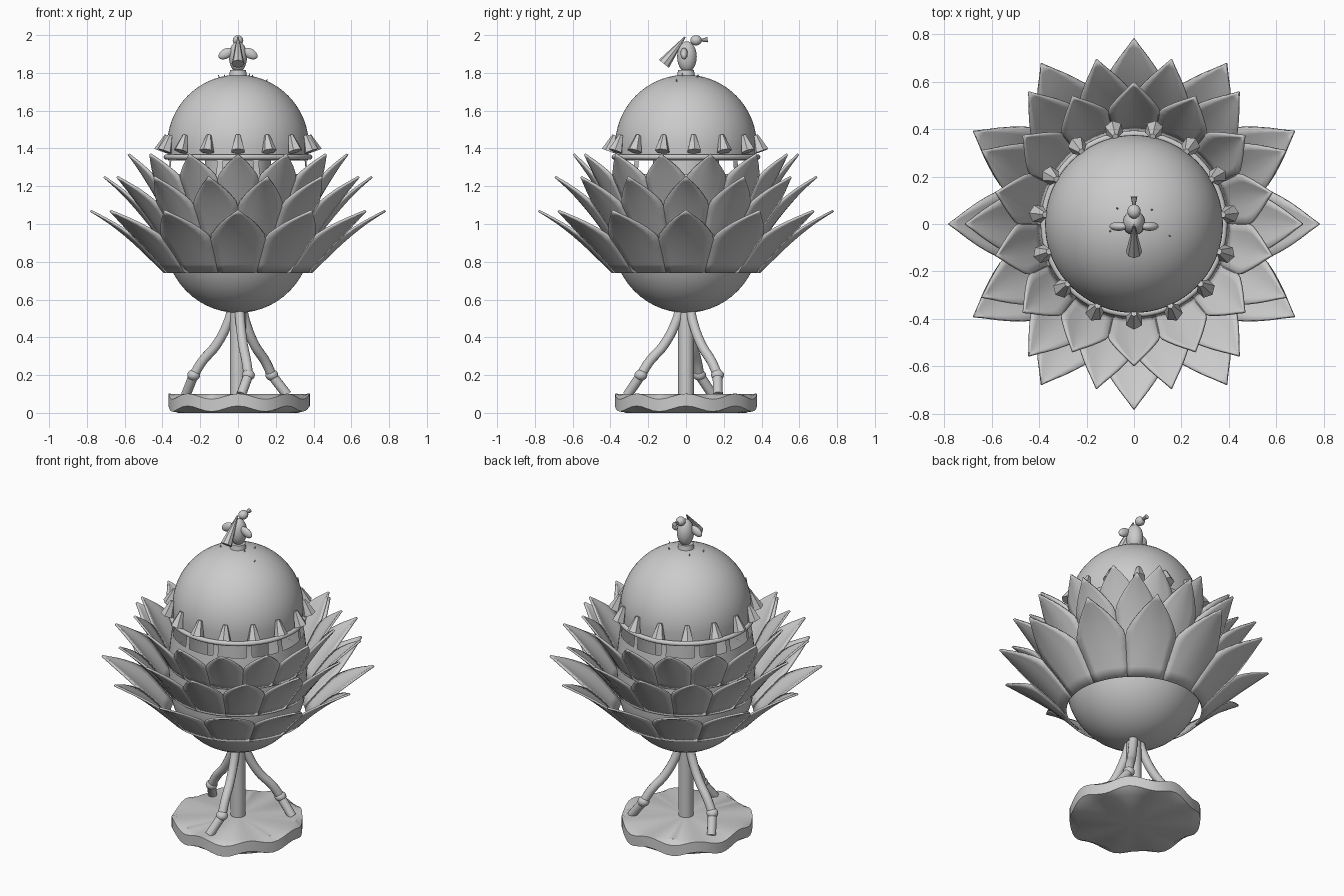
import bpy, bmesh, math
from math import sin, cos, pi, radians
from mathutils import Vector

if "Cube" in bpy.data.objects:
    bpy.data.objects.remove(bpy.data.objects["Cube"])

GREY = (0.6, 0.6, 0.6, 1)
clay = bpy.data.materials.new("plain_grey")
clay.use_nodes = True
clay.diffuse_color = GREY
clay.node_tree.nodes["Principled BSDF"].inputs["Base Color"].default_value = GREY


def finish(name, bm, angle=35):
    """Turn a bmesh into a named, shaded object."""
    bmesh.ops.recalc_face_normals(bm, faces=bm.faces)
    mesh = bpy.data.meshes.new(name)
    bm.to_mesh(mesh)
    bm.free()
    for p in mesh.polygons:
        p.use_smooth = True
    mesh.set_sharp_from_angle(angle=radians(angle))
    mesh.materials.append(clay)
    ob = bpy.data.objects.new(name, mesh)
    bpy.context.collection.objects.link(ob)
    return ob


def lathe(name, profile, segs=72, turn=0, skip=None, warp=None, angle=35):
    """Revolve (radius, z) points; skip(row, seg) leaves faces open."""
    bm = bmesh.new()
    rings = []
    for r, z in profile:
        ring = []
        for i in range(segs):
            a = 2 * pi * i / segs + turn
            rr, zz = warp(a, r, z) if warp else (r, z)
            ring.append(bm.verts.new((rr * cos(a), rr * sin(a), zz)))
        rings.append(ring)
    for row in range(len(rings) - 1):
        for i in range(segs):
            if skip and skip(row, i):
                continue
            j = (i + 1) % segs
            bm.faces.new((rings[row][i], rings[row][j], rings[row + 1][j], rings[row + 1][i]))
    bmesh.ops.remove_doubles(bm, verts=bm.verts, dist=1e-5)
    return finish(name, bm, angle)


def ball(name, loc, size, rot=(0, 0, 0)):
    bm = bmesh.new()
    bmesh.ops.create_uvsphere(bm, u_segments=24, v_segments=14, radius=1)
    ob = finish(name, bm, 60)
    ob.location, ob.scale, ob.rotation_euler = loc, size, rot
    return ob


def taper(name, start, end, r1, r2, sides=16):
    """Frustum running from one point to another."""
    start, end = Vector(start), Vector(end)
    bm = bmesh.new()
    bmesh.ops.create_cone(bm, cap_ends=True, segments=sides, radius1=r1, radius2=r2,
                          depth=(end - start).length)
    ob = finish(name, bm)
    ob.location = (start + end) / 2
    ob.rotation_euler = (end - start).to_track_quat('Z', 'Y').to_euler()
    return ob


def polar(r, deg, z):
    return Vector((r * cos(radians(deg)), r * sin(radians(deg)), z))


def petal_layer(name, count, first, base, tip):
    """Ring of pointed, keeled leaves from base (r, z) to tip (r, z)."""
    bm = bmesh.new()
    half = 1.03 * pi / count
    rows, cols = 10, 6
    for k in range(count):
        mid = radians(first) + 2 * pi * k / count
        grid = []
        for i in range(rows + 1):
            t = i / rows
            w = half * min(1, max(0.012, (1 - t) / 0.55) ** 1.1)
            r = base[0] + (tip[0] - base[0]) * t
            z = base[1] + (tip[1] - base[1]) * (t + 0.12 * sin(pi * t))
            line = []
            for j in range(cols + 1):
                s = 2 * j / cols - 1
                rr = r + 0.018 * (1 - abs(s)) * sin(pi * t)
                a = mid + w * s
                line.append(bm.verts.new((rr * cos(a), rr * sin(a), z)))
            grid.append(line)
        for i in range(rows):
            for j in range(cols):
                bm.faces.new((grid[i][j], grid[i][j + 1], grid[i + 1][j + 1], grid[i + 1][j]))
    ob = finish(name, bm, 30)
    mod = ob.modifiers.new("thickness", 'SOLIDIFY')
    mod.thickness, mod.offset = 0.012, 0


# Wavy base slab
def ripple(a, r, z):
    if r < 0.35:
        return r, z
    wave = cos(8 * (a + pi / 2))
    return r + 0.006 * cos(5 * a), z + 0.015 * wave

lathe("base_slab", [(0, 0), (0.32, 0), (0.374, 0.022), (0.374, 0.087), (0.34, 0.1), (0, 0.1)],
      segs=64, warp=ripple)

# Pole and three jointed legs
taper("pole", (0, 0, 0.08), (0, 0, 0.6), 0.042, 0.042, 24)
for n, deg in enumerate((43, 163, 283)):
    path = [polar(0.03, deg, 0.56), polar(0.055, deg, 0.48), polar(0.12, deg, 0.36),
            polar(0.2, deg, 0.27), polar(0.245, deg, 0.2), polar(0.31, deg - 10, 0.095)]
    cu = bpy.data.curves.new("leg", 'CURVE')
    cu.dimensions, cu.bevel_depth, cu.bevel_resolution = '3D', 0.026, 4
    cu.use_fill_caps = True
    for pts, kind in ((path[:5], 'AUTO'), (path[4:], 'VECTOR')):
        sp = cu.splines.new('BEZIER')
        sp.bezier_points.add(len(pts) - 1)
        for bp, p in zip(sp.bezier_points, pts):
            bp.co = p
            bp.handle_left_type = bp.handle_right_type = kind
    cu.materials.append(clay)
    ob = bpy.data.objects.new(f"leg_{n + 1}", cu)
    bpy.context.collection.objects.link(ob)
    ball(f"knee_{n + 1}", path[4], (0.034, 0.034, 0.03))

# Rounded body with a row of twelve windows under the rim
bowl = [(0.39 * sin(pi / 2 * i / 14), 0.93 - 0.4 * cos(pi / 2 * i / 14)) for i in range(15)]
wall = [(0.397, 1.03), (0.394, 1.12), (0.386, 1.2), (0.378, 1.265), (0.37, 1.335), (0.37, 1.36)]
window_row = len(bowl) + 3
lathe("body", bowl + wall, turn=radians(-2.5),
      skip=lambda row, i: row == window_row and i % 6 != 3)
taper("inner_core", (0, 0, 0.7), (0, 0, 1.42), 0.175, 0.175, 40)

# Leaf layers
petal_layer("lower_leaves", 12, 90, (0.39, 0.745), (0.78, 1.07))
petal_layer("middle_leaves", 14, 0, (0.4, 0.91), (0.71, 1.25))
petal_layer("upper_leaves", 14, 90, (0.4, 1.08), (0.595, 1.37))

# Dome, rim and studs
lathe("dome", [(0.372, 1.36)] + [(0.375 * cos(pi / 2 * i / 18), 1.415 + 0.375 * sin(pi / 2 * i / 18))
                                 for i in range(19)])
lathe("rim", [(0.38 + 0.014 * cos(2 * pi * i / 10), 1.355 + 0.014 * sin(2 * pi * i / 10))
              for i in range(11)], angle=60)
for k in range(15):
    deg = -90 + 24 * k
    taper(f"rim_stud_{k + 1}", polar(0.408, deg, 1.385), polar(0.377, deg, 1.47), 0.04, 0.013, 6)

# Tiny thorns near the crown
for k, (x, y) in enumerate(((-0.07, 0.065), (0.075, 0.06), (-0.1, -0.03), (0.15, -0.05), (0.06, -0.02))):
    out = Vector((x, y, math.sqrt(0.375 ** 2 - x * x - y * y)))
    top = Vector((0, 0, 1.415))
    taper(f"thorn_{k + 1}", top + out * 0.98, top + out * 1.04, 0.006, 0.001, 5)

# Bird on the crown
taper("perch", (0, 0, 1.77), (0, 0, 1.815), 0.05, 0.042, 24)
ball("bird_body", (0, 0.005, 1.885), (0.048, 0.052, 0.082))
ball("bird_head", (0, 0.053, 1.972), (0.028, 0.03, 0.027))
taper("bird_beak", (0, 0.07, 1.972), (0, 0.115, 1.976), 0.005, 0.014, 8)
taper("bird_tail", (0, -0.005, 1.99), (0, -0.117, 1.848), 0.004, 0.034, 8)
for side, x in (("left", 1), ("right", -1)):
    ball(f"bird_{side}_wing", (0.065 * x, -0.01, 1.902), (0.042, 0.019, 0.026), (0, radians(30) * x, 0))
